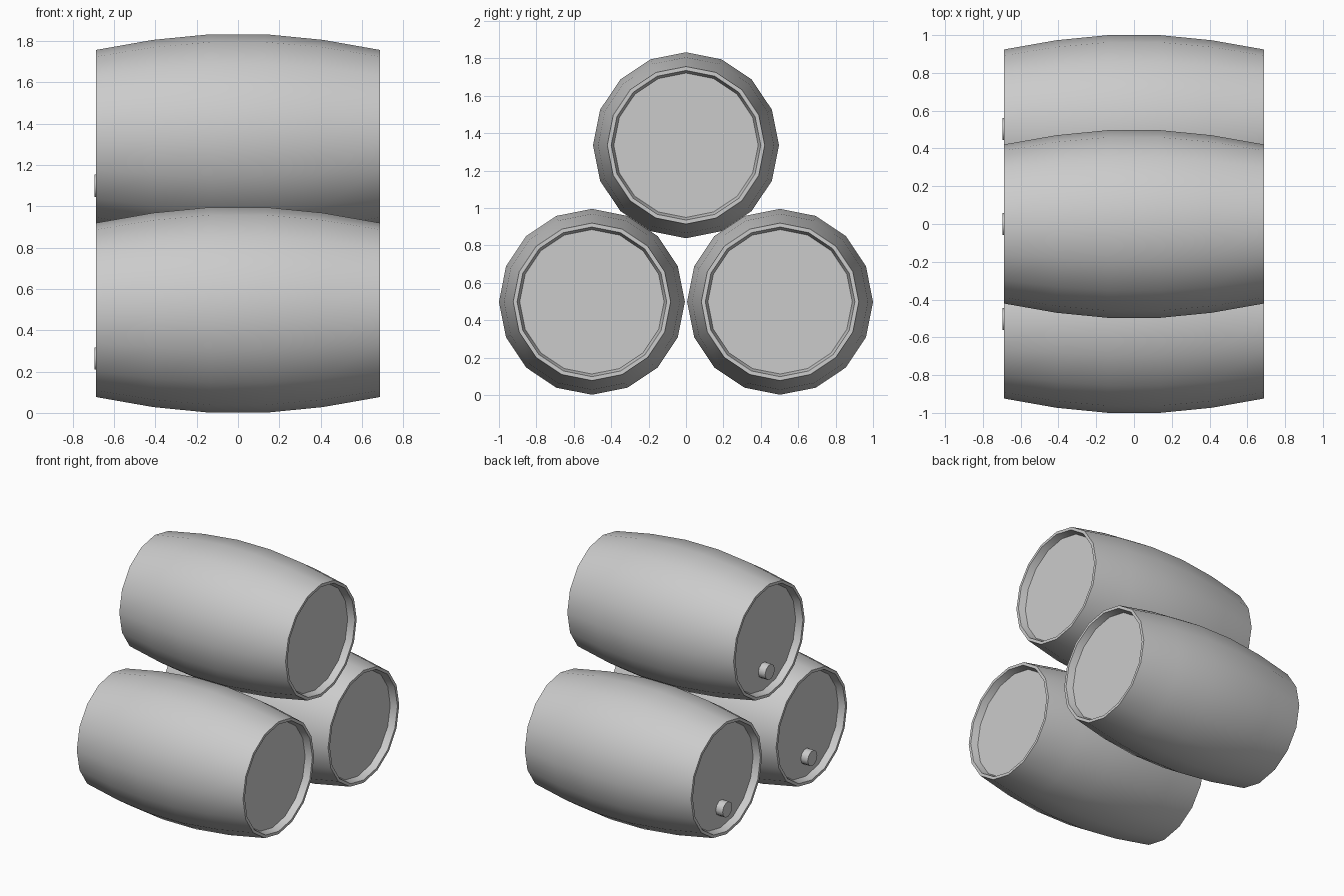
import bpy, bmesh, math
from mathutils import Matrix

cube = bpy.data.objects.get("Cube")
if cube:
    bpy.data.objects.remove(cube, do_unlink=True)

grey = bpy.data.materials.new("pale grey")
grey.use_nodes = True
colour = (0.6, 0.6, 0.6, 1)
grey.diffuse_color = colour
grey.node_tree.nodes["Principled BSDF"].inputs["Base Color"].default_value = colour

SIDES = 16
# Half profile from the middle to the recessed lid: (distance along x, radius)
HALF = [(0.135, 0.497), (0.41, 0.47), (0.688, 0.421), (0.688, 0.40), (0.638, 0.386)]
PROFILE = [(-x, r) for x, r in reversed(HALF)] + HALF


def finish(bm, name, location):
    bmesh.ops.recalc_face_normals(bm, faces=bm.faces)
    mesh = bpy.data.meshes.new(name)
    bm.to_mesh(mesh)
    bm.free()
    mesh.materials.append(grey)
    obj = bpy.data.objects.new(name, mesh)
    obj.location = location
    bpy.context.collection.objects.link(obj)
    bpy.ops.object.select_all(action='DESELECT')
    obj.select_set(True)
    bpy.context.view_layer.objects.active = obj
    bpy.ops.object.shade_smooth_by_angle(angle=math.radians(40))
    return obj


def add_barrel(name, y, z):
    # Bulging staves, rims and recessed lids turned around the x axis
    bm = bmesh.new()
    rings = []
    for x, r in PROFILE:
        angles = [2 * math.pi * i / SIDES for i in range(SIDES)]
        rings.append([bm.verts.new((x, r * math.sin(a), r * math.cos(a))) for a in angles])
    for a, b in zip(rings, rings[1:]):
        for i in range(SIDES):
            j = (i + 1) % SIDES
            bm.faces.new((a[i], a[j], b[j], b[i]))
    bm.faces.new(rings[0])
    bm.faces.new(rings[-1])
    finish(bm, name, (0, y, z))

    # Small plug low on the left-hand lid
    bm = bmesh.new()
    bmesh.ops.create_cone(bm, cap_ends=True, segments=10, radius1=0.057, radius2=0.057,
                          depth=0.07, matrix=Matrix.Rotation(math.pi / 2, 4, 'Y'))
    finish(bm, name + "_plug", (-0.66, y, z - 0.235))


add_barrel("front_barrel", -0.503, 0.498)
add_barrel("back_barrel", 0.503, 0.498)
add_barrel("top_barrel", 0, 1.335)
